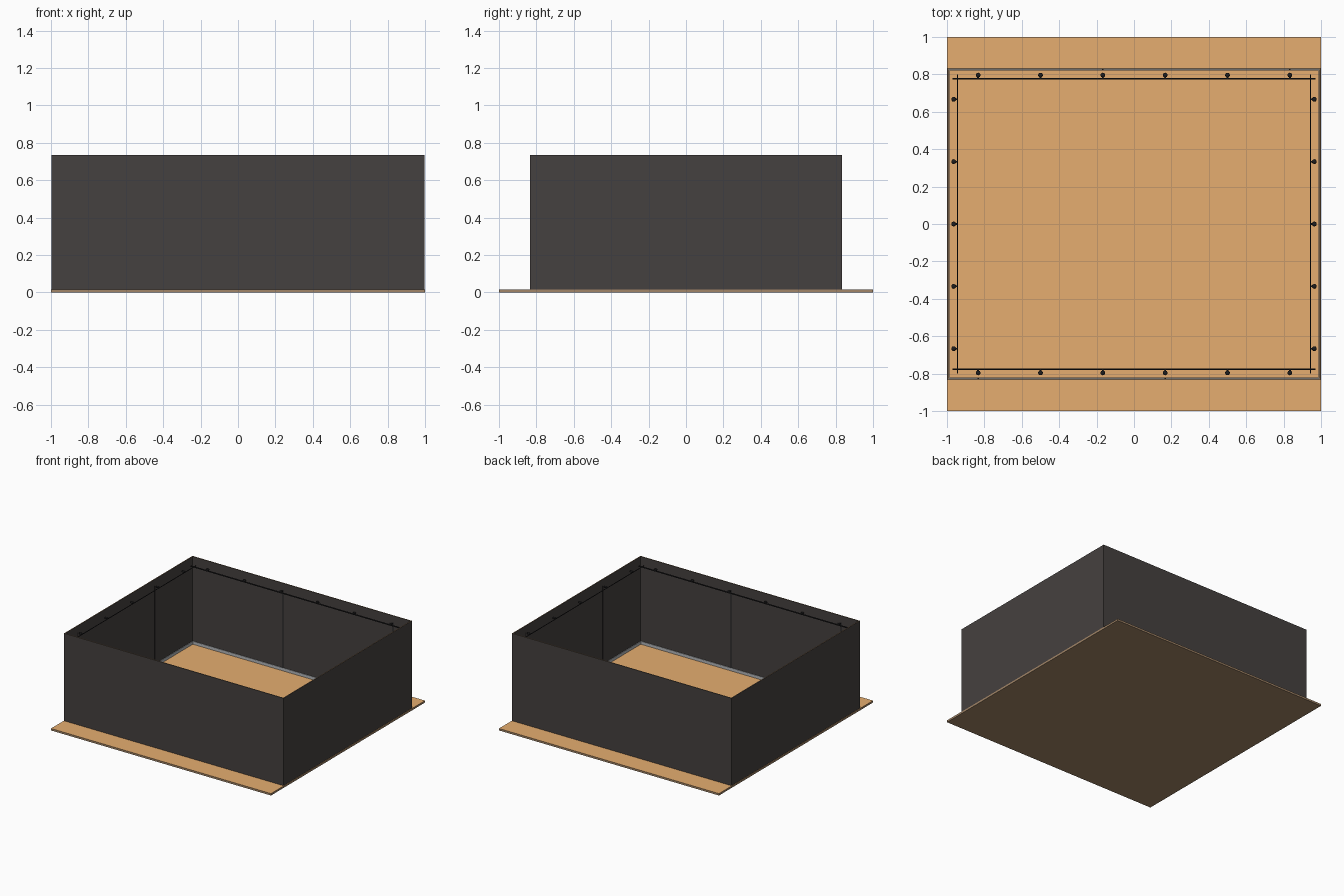
import bpy, bmesh
from mathutils import Matrix, Vector

cube = bpy.data.objects.get("Cube")
if cube:
    bpy.data.objects.remove(cube, do_unlink=True)


def material(name, rgb):
    mat = bpy.data.materials.new(name)
    mat.use_nodes = True
    mat.diffuse_color = (*rgb, 1)
    mat.node_tree.nodes["Principled BSDF"].inputs["Base Color"].default_value = (*rgb, 1)
    return mat


TAN = material("tan wood", (0.79, 0.42, 0.16))
BROWN = material("brown wood edge", (0.36, 0.235, 0.135))
CHARCOAL = material("charcoal panel", (0.06, 0.052, 0.05))
BLACK = material("black metal", (0.012, 0.012, 0.013))
GREY = material("light grey trim", (0.46, 0.48, 0.50))


def finish(name, bm, mat, top_mat=None, smooth=False):
    """Make the object; faces that look up may take a second material."""
    mesh = bpy.data.meshes.new(name)
    bm.to_mesh(mesh)
    bm.free()
    mesh.materials.append(mat)
    if top_mat:
        mesh.materials.append(top_mat)
    for poly in mesh.polygons:
        poly.use_smooth = smooth and len(poly.vertices) < 5
        if top_mat and poly.normal.z > 0.9:
            poly.material_index = 1
    obj = bpy.data.objects.new(name, mesh)
    bpy.context.collection.objects.link(obj)


def add_box(bm, low, high):
    low, high = Vector(low), Vector(high)
    bmesh.ops.create_cube(bm, size=1, matrix=Matrix.Translation((low + high) / 2)
                          @ Matrix.Diagonal((*(high - low), 1)))


def add_rod(bm, start, end, radius):
    start, end = Vector(start), Vector(end)
    way = end - start
    turn = way.to_track_quat('Z', 'Y').to_matrix().to_4x4()
    bmesh.ops.create_cone(bm, cap_ends=True, segments=10, radius1=radius, radius2=radius,
                          depth=way.length, matrix=Matrix.Translation((start + end) / 2) @ turn)


def frame(name, half_x, half_y, thick, bottom, top, mat, top_mat=None):
    """Rectangular open ring with mitred corners."""
    bm = bmesh.new()
    rings = []
    for inset, z in ((0, bottom), (0, top), (thick, top), (thick, bottom)):
        x, y = half_x - inset, half_y - inset
        rings.append([bm.verts.new((sx * x, sy * y, z))
                      for sx, sy in ((-1, -1), (1, -1), (1, 1), (-1, 1))])
    for r in range(4):
        a, b = rings[r], rings[(r + 1) % 4]
        for i in range(4):
            j = (i + 1) % 4
            bm.faces.new((a[i], a[j], b[j], b[i]))
    bmesh.ops.recalc_face_normals(bm, faces=bm.faces)
    bm.normal_update()
    finish(name, bm, mat, top_mat)


WALL_X, WALL_Y, THICK = 0.997, 0.833, 0.007
FLOOR, RIM, CABLE = 0.016, 0.735, 0.68
IN_X, IN_Y = WALL_X - THICK, WALL_Y - THICK
CABLE_X, CABLE_Y = 0.944, 0.776
TRIM_TOP = FLOOR + 0.024

# Floor plate: tan top, brown edges and underside
bm = bmesh.new()
add_box(bm, (-1, -1, 0), (1, 1, FLOOR))
finish("floor", bm, BROWN, TAN)

# Walls with a bare wood rim, and the trim along their foot
frame("walls", WALL_X, WALL_Y, THICK, FLOOR, RIM, CHARCOAL, BROWN)
frame("floor_trim", IN_X, IN_Y, 0.004, FLOOR, TRIM_TOP, GREY)

# Panel seams on the inside of the walls
bm = bmesh.new()
for s in (-1, 1):
    for x in (-1 / 6, 5 / 6):
        add_box(bm, (s * x - 0.004, s * IN_Y - 0.002, TRIM_TOP),
                (s * x + 0.004, s * IN_Y + 0.002, CABLE))
    for y in (-1 / 3, 2 / 3):
        add_box(bm, (s * IN_X - 0.002, s * y - 0.003, TRIM_TOP),
                (s * IN_X + 0.002, s * y + 0.003, CABLE))
finish("panel_seams", bm, BLACK)

# Cables just below the rim
bm = bmesh.new()
for s in (-1, 1):
    add_rod(bm, (-0.97, s * CABLE_Y, CABLE), (0.97, s * CABLE_Y, CABLE), 0.005)
    add_rod(bm, (s * CABLE_X, -0.8, CABLE), (s * CABLE_X, 0.8, CABLE), 0.003)
finish("cables", bm, BLACK, smooth=True)


# Hooks: a short peg on the cable with a flattened head toward the wall
def add_hook(bm, cable, outward):
    cable, outward = Vector(cable), Vector(outward)
    head = cable + outward * 0.02
    add_rod(bm, cable, head, 0.005)
    bmesh.ops.create_uvsphere(bm, u_segments=10, v_segments=6, radius=0.013,
                              matrix=Matrix.Translation(head) @ Matrix.Diagonal((1, 1, 0.5, 1)))


bm = bmesh.new()
for s in (-1, 1):
    for i in range(6):
        add_hook(bm, ((i - 2.5) / 3, s * CABLE_Y, CABLE), (0, s, 0))
    for i in range(-2, 3):
        add_hook(bm, (s * CABLE_X, i / 3, CABLE), (s, 0, 0))
finish("cable_hooks", bm, BLACK, smooth=True)
